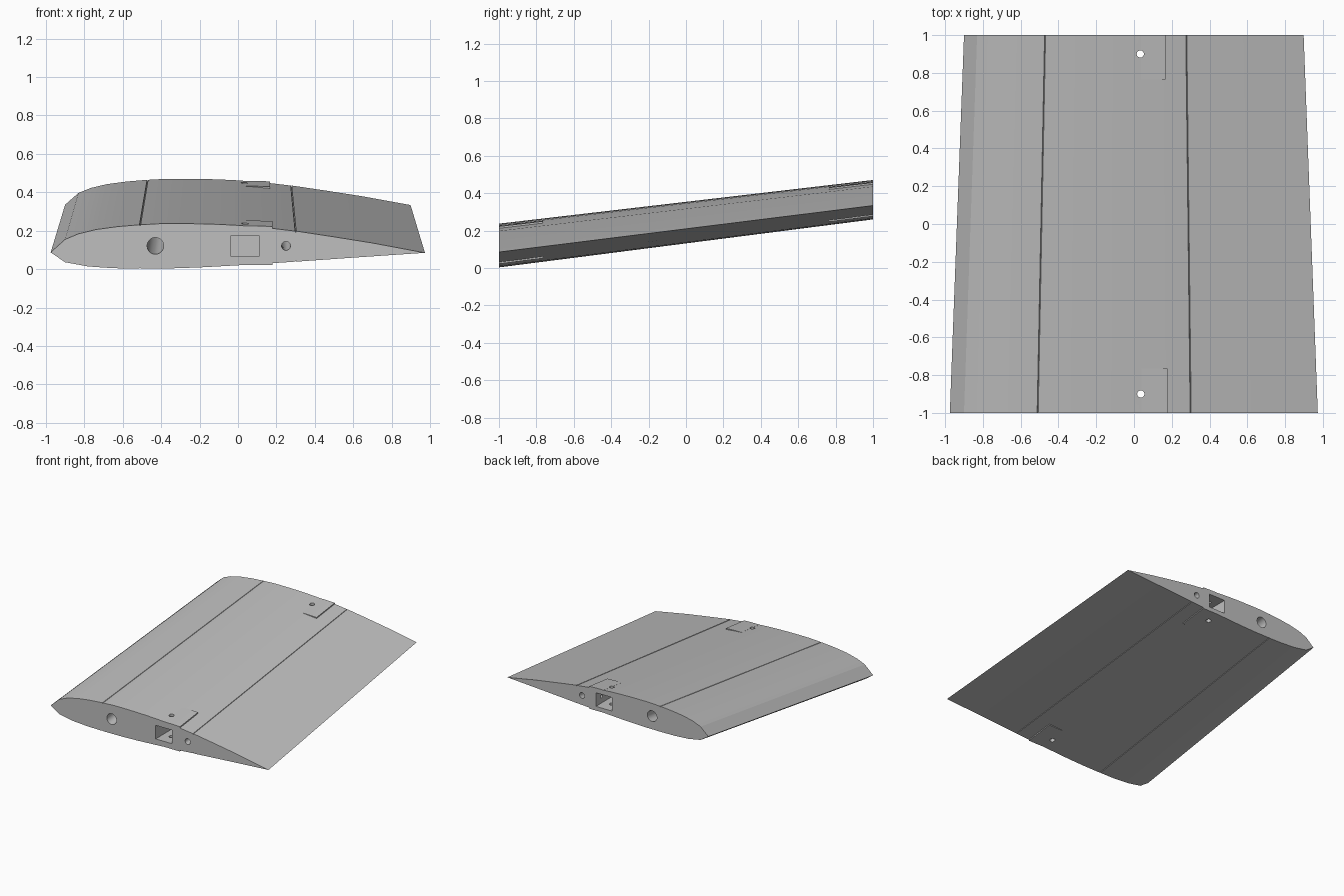
import bpy, bmesh, math
from mathutils import Vector

cube = bpy.data.objects.get("Cube")
if cube:
    bpy.data.objects.remove(cube, do_unlink=True)

grey = bpy.data.materials.new("light_grey")
grey.use_nodes = True
colour = (0.52, 0.52, 0.52, 1)
grey.diffuse_color = colour
grey.node_tree.nodes["Principled BSDF"].inputs["Base Color"].default_value = colour


def place(x, y, z):
    """Map a root-section point to span position y: taper plus upward slope."""
    t = (y + 1) / 2
    return Vector((x * (1 - 0.077 * t), y, z * (1 - 0.1 * t) + 0.257 * t))


def to_object(name, bm):
    bmesh.ops.recalc_face_normals(bm, faces=bm.faces)
    mesh = bpy.data.meshes.new(name)
    bm.to_mesh(mesh)
    bm.free()
    mesh.materials.append(grey)
    obj = bpy.data.objects.new(name, mesh)
    bpy.context.collection.objects.link(obj)
    return obj


def loft(name, section, y0, y1):
    """Capped solid between two stations of the tapered span."""
    bm = bmesh.new()
    a, b = ([bm.verts.new(place(x, y, z)) for x, z in section] for y in (y0, y1))
    n = len(section)
    for i in range(n):
        j = (i + 1) % n
        bm.faces.new((a[i], a[j], b[j], b[i]))
    bm.faces.new(a)
    bm.faces.new(b)
    return to_object(name, bm)


def rod(name, start, end, radius):
    """Cylinder between two points."""
    axis = end - start
    bm = bmesh.new()
    bmesh.ops.create_cone(bm, cap_ends=True, segments=32, radius1=radius,
                          radius2=radius, depth=axis.length)
    bmesh.ops.rotate(bm, verts=bm.verts, matrix=axis.to_track_quat('Z', 'Y').to_matrix())
    bmesh.ops.translate(bm, verts=bm.verts, vec=(start + end) / 2)
    return to_object(name, bm)


def box(name, centre, size):
    bm = bmesh.new()
    bmesh.ops.create_cube(bm, size=1)
    bmesh.ops.scale(bm, verts=bm.verts, vec=size)
    bmesh.ops.translate(bm, verts=bm.verts, vec=centre)
    return to_object(name, bm)


def cut(obj, cutters):
    bpy.context.view_layer.objects.active = obj
    for c in cutters:
        mod = obj.modifiers.new("cut", 'BOOLEAN')
        mod.operation = 'DIFFERENCE'
        mod.solver = 'EXACT'
        mod.object = c
        bpy.ops.object.modifier_apply(modifier=mod.name)


def seam(x, z, depth):
    """Narrow V groove in the skin."""
    return [(x - 0.003, z), (x, z - depth), (x + 0.003, z)]


# Wing section: upper skin nose to tail, then lower skin back to the nose
upper = [(-0.975, 0.087), (-0.9, 0.155), (-0.83, 0.184), (-0.74, 0.206),
         (-0.63, 0.221)] + seam(-0.51, 0.231, 0.006) + [
         (-0.4, 0.237), (-0.3, 0.237), (-0.2, 0.236), (-0.1, 0.233), (0, 0.228),
         (0.1, 0.22), (0.18, 0.212)] + seam(0.3, 0.198, 0.008) + [
         (0.5, 0.168), (0.7, 0.136)]
lower = [(0.973, 0.085), (0.6, 0.06)] + seam(0.3, 0.039, -0.006)[::-1] + [
         (0.18, 0.031), (0, 0.02), (-0.2, 0.009), (-0.35, 0.004)] + \
        seam(-0.51, 0.003, -0.006)[::-1] + [(-0.65, 0.005), (-0.78, 0.014), (-0.9, 0.036)]
wing = loft("wing_panel", upper + lower, -1, 1)

# Raised pads at both ends, above and below
pads = []
for end, y0, y1 in (("front", -1, -0.765), ("rear", 0.765, 1)):
    pads.append(loft(end + "_upper_pad", [(0.04, 0.215), (0.04, 0.2255), (0.1, 0.225),
                                          (0.18, 0.222), (0.18, 0.2)], y0, y1))
    pads.append(loft(end + "_lower_pad", [(0.04, 0.03), (0.04, 0.0225), (0.1, 0.022),
                                          (0.18, 0.022), (0.18, 0.04)], y0, y1))

# Spar tunnels running the whole span
tunnels = [rod("tunnel_cutter", place(x, -1.1, 0.121), place(x, 1.1, 0.121), r)
           for x, r in ((-0.43, 0.043), (0.25, 0.023))]

# End pockets, vertical pin holes and cable passages
pockets, pins, passages = [], [], []
for s in (-1, 1):
    c = place(0.036, s, 0.121)
    pockets.append(box("pocket_cutter", c, (0.145, 0.42, 0.11)))
    p = place(0.036, s * 0.9, 0.121)
    pins.append(rod("pin_cutter", p - Vector((0, 0, 0.3)), p + Vector((0, 0, 0.3)), 0.019))
    a = Vector((c.x, s * 0.93, c.z))
    passages.append(rod("passage_cutter", a, a + Vector((0.2, 0, 0)), 0.013))

cut(wing, tunnels + pockets + pins + passages)
for pad in pads:
    cut(pad, pins)

for c in tunnels + pockets + pins + passages:
    bpy.data.objects.remove(c, do_unlink=True)

# Smooth skin with crisp edges
bpy.ops.object.select_all(action='DESELECT')
for obj in [wing] + pads:
    obj.select_set(True)
bpy.context.view_layer.objects.active = wing
bpy.ops.object.shade_smooth_by_angle(angle=math.radians(14))
